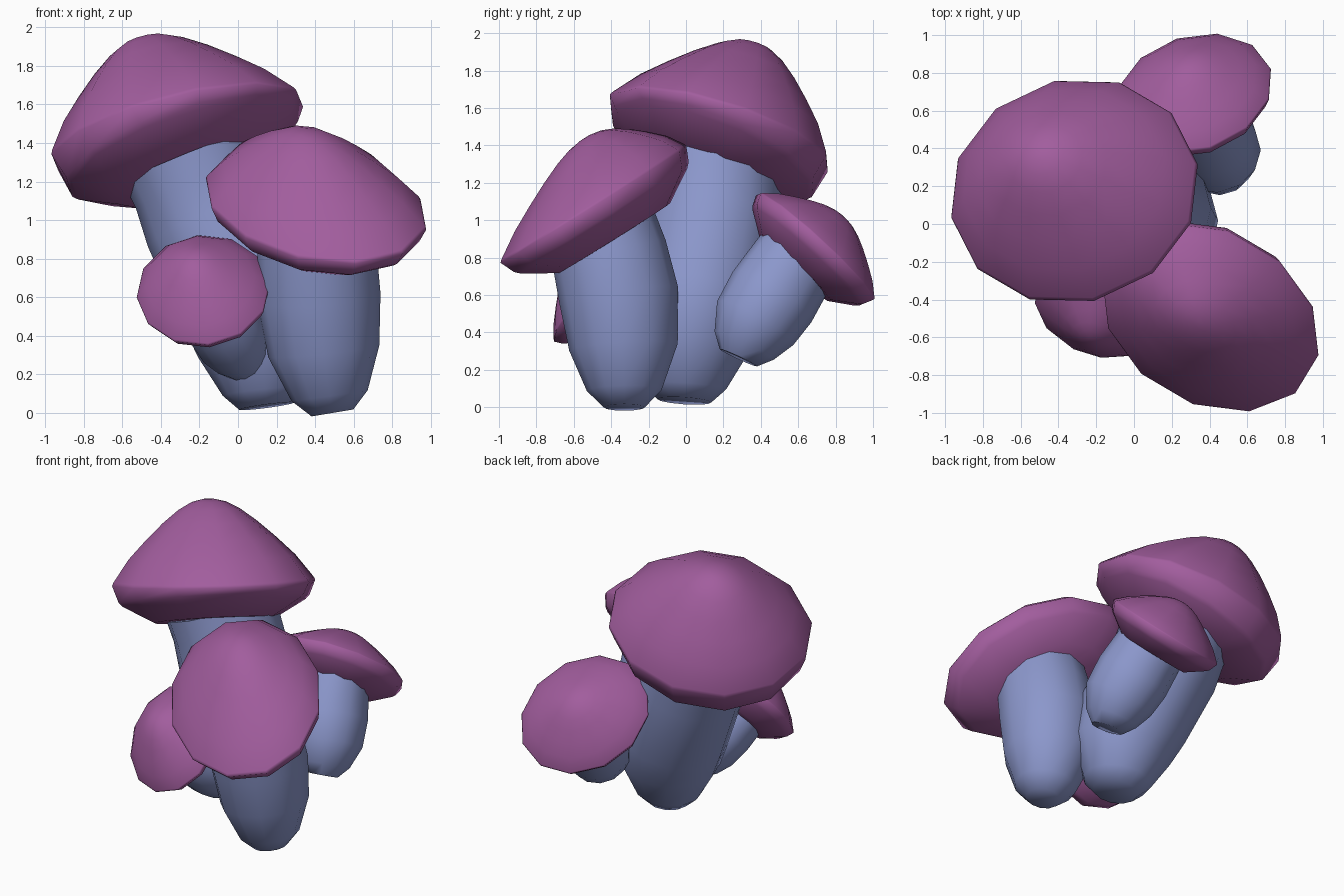
import bpy, math
from mathutils import Vector

if "Cube" in bpy.data.objects:
    bpy.data.objects.remove(bpy.data.objects["Cube"])

SIDES = 12


def material(name, rgb):
    m = bpy.data.materials.new(name)
    m.diffuse_color = (*rgb, 1)
    m.use_nodes = True
    m.node_tree.nodes["Principled BSDF"].inputs["Base Color"].default_value = m.diffuse_color
    return m


PURPLE = material("cap_purple", (0.36, 0.11, 0.34))
BLUE = material("stem_blue", (0.26, 0.31, 0.60))


def ring(center, normal, rx, ry, phase=0.0, skew=0.0):
    # Loop of points around a tilted centre; skew slants the oval
    n = Vector(normal).normalized()
    u = Vector((1, 0, 0))
    u = (u - n * u.dot(n)).normalized()
    v = n.cross(u)
    pts = []
    for i in range(SIDES):
        a = 2 * math.pi * (i + phase) / SIDES
        x, y = rx * math.cos(a), ry * math.sin(a)
        pts.append(Vector(center) + u * (x - skew * y) + v * y)
    return pts


def loft(name, rings, mat, angle):
    # Skin a stack of rings running bottom to top, closing both ends
    verts = [p for r in rings for p in r]
    faces = []
    for k in range(len(rings) - 1):
        for i in range(SIDES):
            j = (i + 1) % SIDES
            a, b = k * SIDES, (k + 1) * SIDES
            faces.append((a + i, a + j, b + j, b + i))
    faces.append(tuple(reversed(range(SIDES))))
    last = (len(rings) - 1) * SIDES
    faces.append(tuple(last + i for i in range(SIDES)))
    me = bpy.data.meshes.new(name)
    me.from_pydata(verts, [], faces)
    me.materials.append(mat)
    ob = bpy.data.objects.new(name, me)
    bpy.context.collection.objects.link(ob)
    bpy.ops.object.select_all(action='DESELECT')
    bpy.context.view_layer.objects.active = ob
    ob.select_set(True)
    bpy.ops.object.shade_smooth_by_angle(angle=math.radians(angle))
    return ob


# Dome section: (radius share, height share)
DOME = [(1.0, 0.0), (0.985, 0.04), (0.82, 0.31), (0.64, 0.53), (0.46, 0.73),
        (0.30, 0.88), (0.17, 0.965), (0.05, 1.0)]


def cap(name, center, normal, rx, ry, height, lip, phase, skew=0.0,
        lean=(0, 0, 0), droop=(0, 0, 0)):
    # lean shifts the tip off centre, droop tilts the underside against the rim
    n, c = Vector(normal).normalized(), Vector(center)
    low = Vector(normal) + Vector(droop)
    r = (rx + ry) / 2
    under = [(0.25, -0.38), (0.6, -0.37), (0.90, -lip - 0.04), (0.94, -lip)]
    rings = [ring(c + n * h * r, low, rx * s, ry * s, phase, skew) for s, h in under]
    rings += [ring(c + n * h * height + Vector(lean) * h, n, rx * s, ry * s, phase, skew)
              for s, h in DOME]
    loft(name, rings, PURPLE, 75)


def stem(name, path):
    # path: (x, y, z, radius) from foot to top
    pts = [Vector(p[:3]) for p in path]
    rings = []
    for k, p in enumerate(pts):
        d = pts[min(k + 1, len(pts) - 1)] - pts[max(k - 1, 0)]
        rings.append(ring(p, d, path[k][3], path[k][3]))
    loft(name, rings, BLUE, 50)


# Tall mushroom at the back left
stem("tall_stem", [(0.15, -0.01, 0.035, 0.145), (0.14, -0.005, 0.11, 0.22),
                   (0.12, 0.01, 0.34, 0.33), (0.06, 0.06, 0.58, 0.37),
                   (-0.13, 0.14, 1.0, 0.365), (-0.19, 0.15, 1.18, 0.36),
                   (-0.25, 0.16, 1.33, 0.37)])
cap("tall_cap", (-0.315, 0.175, 1.465), (-0.255, 0.31, 1), 0.68, 0.625, 0.495, 0.16, 0.3,
    lean=(-0.06, 0.05, 0.02), droop=(-0.09, 0.09, 0))

# Wide mushroom at the front right
stem("front_stem", [(0.49, -0.33, 0.0, 0.11), (0.475, -0.33, 0.09, 0.2),
                    (0.445, -0.335, 0.32, 0.29), (0.42, -0.36, 0.6, 0.32),
                    (0.41, -0.41, 0.82, 0.31), (0.40, -0.46, 1.0, 0.29)])
cap("front_cap", (0.405, -0.495, 1.085), (0.02, -0.62, 1), 0.56, 0.59, 0.335, 0.14, 0.2, 0.25,
    lean=(-0.05, 0.13, 0.07))

# Small mushroom leaning to the front left
stem("small_stem", [(0.04, -0.13, 0.22, 0.09), (0.02, -0.17, 0.28, 0.15),
                    (-0.02, -0.23, 0.37, 0.195), (-0.08, -0.32, 0.47, 0.20),
                    (-0.15, -0.42, 0.58, 0.18)])
cap("small_cap", (-0.18, -0.46, 0.635), (-0.16, -0.76, 0.64), 0.35, 0.375, 0.20, 0.12, 0.0, 0.07,
    lean=(-0.02, 0.0, 0.03))

# Side mushroom leaning to the back right
stem("side_stem", [(0.46, 0.28, 0.265, 0.11), (0.455, 0.31, 0.33, 0.175),
                   (0.44, 0.37, 0.45, 0.235), (0.40, 0.46, 0.59, 0.25),
                   (0.35, 0.57, 0.76, 0.235), (0.33, 0.62, 0.83, 0.23)])
cap("side_cap", (0.315, 0.69, 0.855), (-0.12, 0.69, 0.73), 0.42, 0.43, 0.225, 0.13, 0.6, -0.1)
